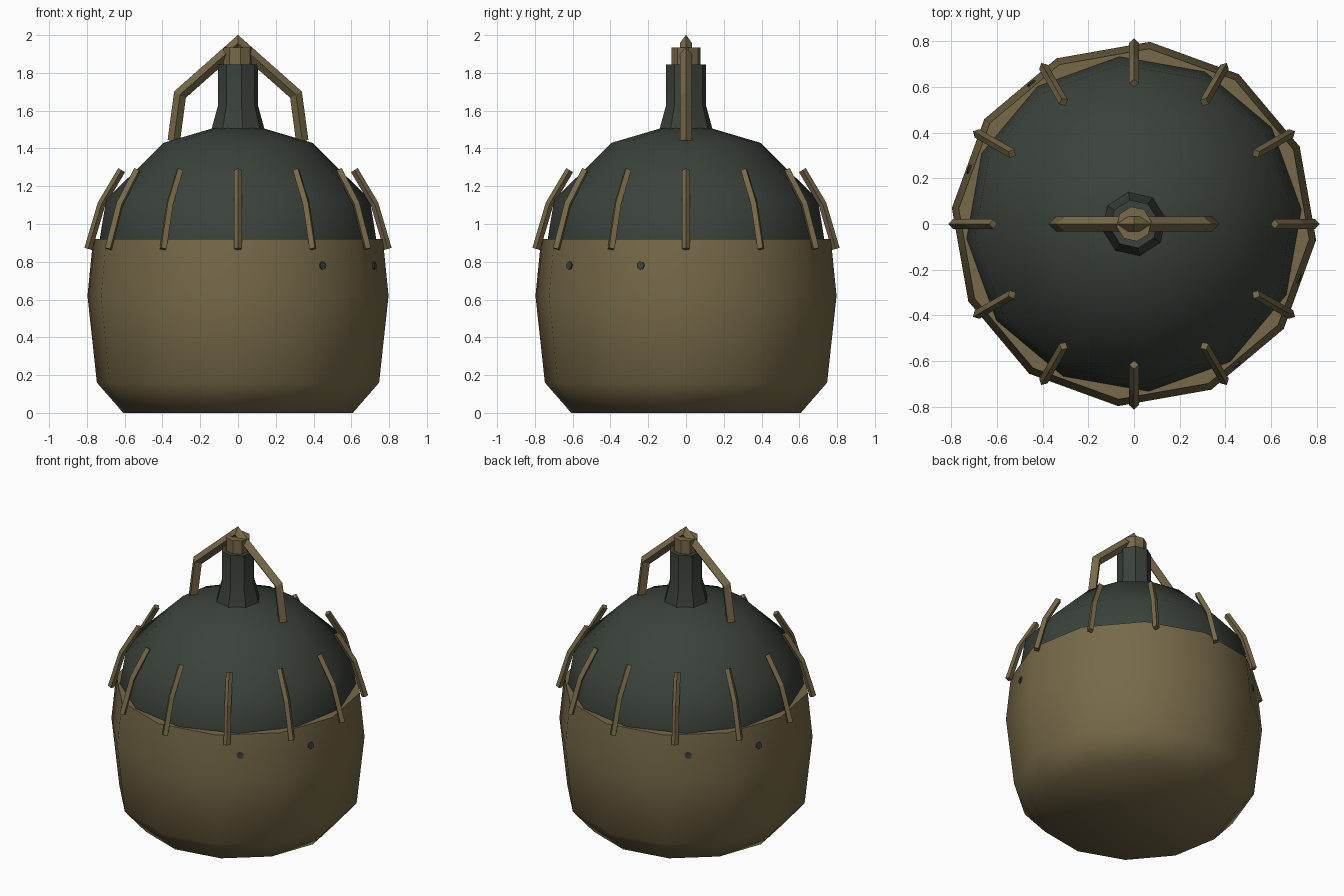
import bpy, bmesh, math
from mathutils import Vector, Matrix

if "Cube" in bpy.data.objects:
    bpy.data.objects.remove(bpy.data.objects["Cube"])


def material(name, rgb):
    m = bpy.data.materials.new(name)
    m.diffuse_color = (*rgb, 1)
    m.use_nodes = True
    m.node_tree.nodes["Principled BSDF"].inputs["Base Color"].default_value = m.diffuse_color
    return m


BRONZE = material("dull bronze", (0.185, 0.143, 0.066))
GREEN = material("dark green", (0.043, 0.054, 0.043))


def finish(bm, name, mat, smooth=None):
    bmesh.ops.recalc_face_normals(bm, faces=bm.faces)
    me = bpy.data.meshes.new(name)
    bm.to_mesh(me)
    bm.free()
    me.materials.append(mat)
    ob = bpy.data.objects.new(name, me)
    bpy.context.collection.objects.link(ob)
    if smooth:
        bpy.ops.object.select_all(action='DESELECT')
        ob.select_set(True)
        bpy.context.view_layer.objects.active = ob
        bpy.ops.object.shade_smooth_by_angle(angle=math.radians(smooth))
    return ob


def lathe(name, profile, sides, offset, mat, smooth=None):
    """Turn a (radius, z) profile around z with capped ends."""
    bm = bmesh.new()
    rings = []
    for r, z in profile:
        angles = [math.radians(offset + 360 * i / sides) for i in range(sides)]
        rings.append([bm.verts.new((r * math.cos(a), r * math.sin(a), z)) for a in angles])
    for low, high in zip(rings, rings[1:]):
        for i in range(sides):
            j = (i + 1) % sides
            bm.faces.new((low[i], low[j], high[j], high[i]))
    bm.faces.new(rings[0][::-1])
    bm.faces.new(rings[-1])
    return finish(bm, name, mat, smooth)


def bar(name, path, half, angle, mat):
    """Sweep a diamond section along an (x, z) path, then turn it around z."""
    bm = bmesh.new()
    pts = [Vector((x, 0, z)) for x, z in path]
    side = Vector((0, 1, 0))
    rings = []
    for i, p in enumerate(pts):
        before = (p - pts[i - 1]).normalized() if i else None
        after = (pts[i + 1] - p).normalized() if i < len(pts) - 1 else None
        tangent = ((before or after) + (after or before)).normalized()
        miter = 1 / tangent.dot(before or after)
        out = side.cross(tangent) * half * miter
        rings.append([bm.verts.new(p + d) for d in (out, side * half, -out, -side * half)])
    for a, b in zip(rings, rings[1:]):
        for i in range(4):
            j = (i + 1) % 4
            bm.faces.new((a[i], a[j], b[j], b[i]))
    bm.faces.new(rings[0])
    bm.faces.new(rings[-1])
    bm.transform(Matrix.Rotation(math.radians(angle), 4, 'Z'))
    return finish(bm, name, mat)


# Vessel: outer shell with rim, and the dome rising out of it
lathe("outer_shell", [(0.61, 0), (0.75, 0.16), (0.80, 0.62), (0.77, 0.92), (0.69, 0.92)],
      12, -5, BRONZE, 65)
lathe("dome", [(0.735, 0.88), (0.735, 0.92), (0.70, 1.13), (0.395, 1.43), (0.13, 1.508)],
      12, 5, GREEN, 65)

# Neck and stopper
lathe("neck", [(0.145, 1.49), (0.14, 1.51), (0.107, 1.63), (0.107, 1.845)], 8, 10, GREEN, 40)
lathe("stopper", [(0.077, 1.84), (0.077, 1.935)], 8, 10, BRONZE, 40)

# Carrying handle over the neck
bar("handle", [(-0.34, 1.44), (-0.307, 1.685), (0, 1.957), (0.307, 1.685), (0.34, 1.44)],
    0.033, 0, BRONZE)

# Ring of bent ribs around the shoulder
for k in range(12):
    bar(f"rib_{k + 1}", [(0.793, 0.868), (0.723, 1.105), (0.616, 1.285)], 0.021, 30 * k, BRONZE)

# Small round studs in two opposite pairs, set on the shell facets
for k, deg in enumerate((-54, -18.4, 126, 161.6)):
    bm = bmesh.new()
    bmesh.ops.create_cone(bm, cap_ends=True, segments=7, radius1=0.022, radius2=0.022, depth=0.016)
    flat = round((deg + 20) / 30) * 30 - 20
    a = math.radians(deg)
    r = 0.757 / math.cos(math.radians(deg - flat))
    bm.transform(Matrix.Translation((r * math.cos(a), r * math.sin(a), 0.78))
                 @ Matrix.Rotation(math.radians(flat), 4, 'Z') @ Matrix.Rotation(math.radians(84), 4, 'Y'))
    finish(bm, f"stud_{k + 1}", GREEN)
